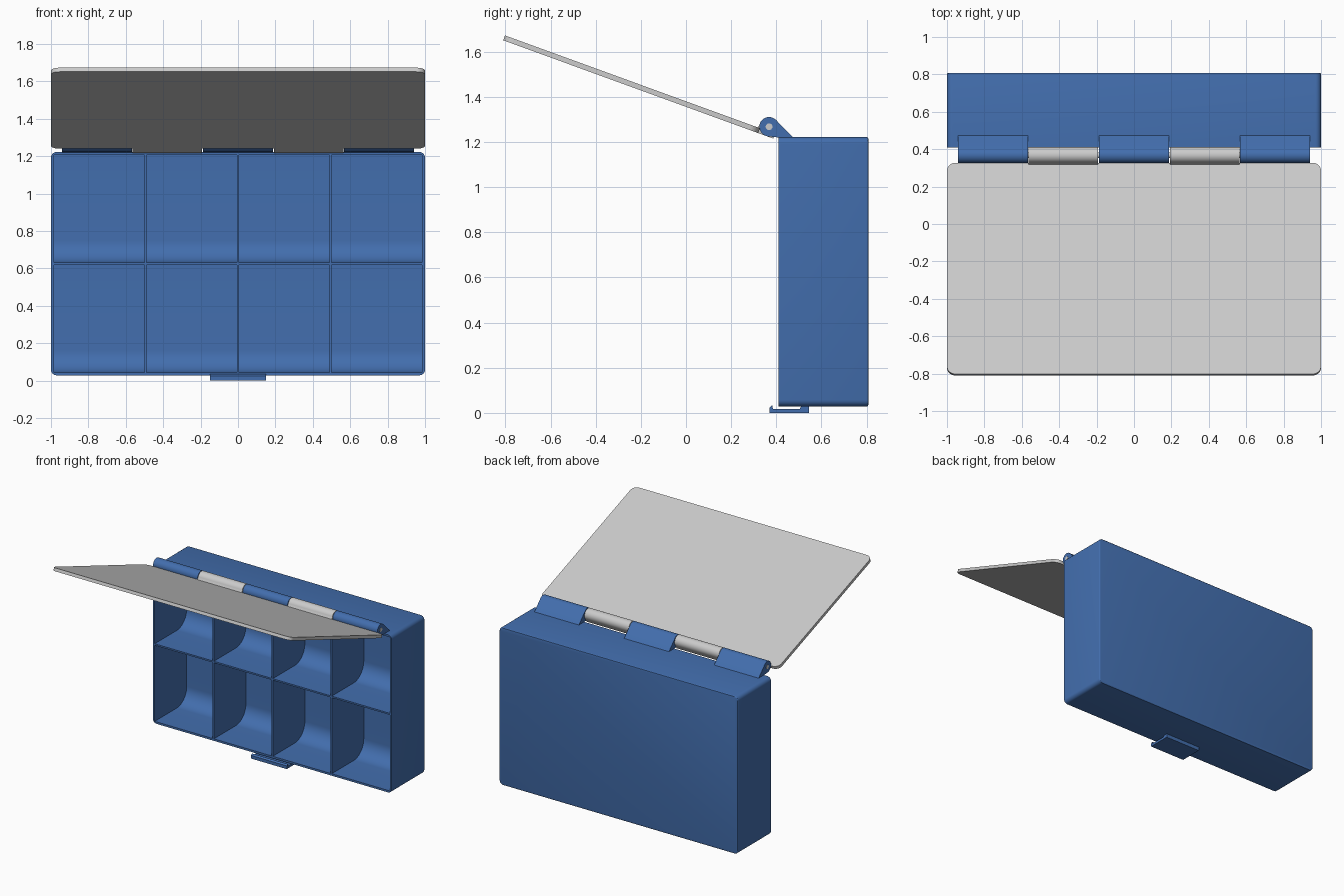
import bpy, bmesh
from math import sin, cos, radians, pi

if "Cube" in bpy.data.objects:
    bpy.data.objects.remove(bpy.data.objects["Cube"])

blue = bpy.data.materials.new("blue_plastic")
blue.diffuse_color = (0.055, 0.155, 0.42, 1)
blue.use_nodes = True
blue.node_tree.nodes["Principled BSDF"].inputs["Base Color"].default_value = blue.diffuse_color

HY, HZ, HR = 0.368, 1.268, 0.043        # hinge axis and radius
TILT = radians(20)                      # opened lid slope
D = (-cos(TILT), sin(TILT))             # along the lid, away from hinge
N = (sin(TILT), cos(TILT))              # lid outward normal


def finish(bm, name, mat=None):
    bmesh.ops.recalc_face_normals(bm, faces=bm.faces)
    me = bpy.data.meshes.new(name)
    bm.to_mesh(me)
    bm.free()
    ob = bpy.data.objects.new(name, me)
    bpy.context.collection.objects.link(ob)
    if mat:
        me.materials.append(mat)
    return ob


def smooth(ob):
    bpy.ops.object.select_all(action='DESELECT')
    ob.select_set(True)
    bpy.context.view_layer.objects.active = ob
    bpy.ops.object.shade_smooth_by_angle(angle=radians(30))


def prism(bm, prof, x0, x1):
    """Extrude a (y, z) profile along x."""
    a = [bm.verts.new((x0, y, z)) for y, z in prof]
    b = [bm.verts.new((x1, y, z)) for y, z in prof]
    bm.faces.new(a)
    bm.faces.new(b[::-1])
    for i in range(len(a)):
        j = (i + 1) % len(a)
        bm.faces.new((a[i], a[j], b[j], b[i]))


def arc(cy, cz, r, a0, a1, n):
    return [(cy + r * cos(radians(a0 + (a1 - a0) * i / n)),
             cz + r * sin(radians(a0 + (a1 - a0) * i / n))) for i in range(n + 1)]


def lid_pt(t, h):
    """Point at distance t along the lid and h above its inner face."""
    return (HY + D[0] * t + N[0] * (h - HR), HZ + D[1] * t + N[1] * (h - HR))


# box shell: rounded block
Y0, Y1, Z0, Z1 = 0.41, 0.808, 0.028, 1.222
bm = bmesh.new()
bmesh.ops.create_cube(bm, size=1)
for v in bm.verts:
    v.co = (v.co.x * 2, (Y0 + Y1) / 2 + v.co.y * (Y1 - Y0), (Z0 + Z1) / 2 + v.co.z * (Z1 - Z0))
es = [e for e in bm.edges if abs(e.verts[0].co.y - e.verts[1].co.y) > 0.1]
bmesh.ops.bevel(bm, geom=es, offset=0.03, segments=6, profile=0.5, affect='EDGES')
es = [e for e in bm.edges if all(v.co.y > Y1 - 0.001 for v in e.verts)]
bmesh.ops.bevel(bm, geom=es, offset=0.008, segments=3, profile=0.5, affect='EDGES')
box = finish(bm, "organizer_box", blue)

# compartments with a scooped lower back edge
bm = bmesh.new()
R, BACK = 0.12, Y1 - 0.015
for z0, z1 in ((Z0 + 0.015, 0.619), (0.631, Z1 - 0.015)):
    prof = [(Y0 - 0.1, z0)] + arc(BACK - R, z0 + R, R, -90, 0, 12) + [(BACK, z1), (Y0 - 0.1, z1)]
    for x0, x1 in ((-0.985, -0.499), (-0.489, -0.005), (0.005, 0.489), (0.499, 0.985)):
        prism(bm, prof, x0, x1)
cutter = finish(bm, "compartment_cutter")
cutter.hide_render = True
mod = box.modifiers.new("compartments", 'BOOLEAN')
mod.object, mod.operation, mod.solver = cutter, 'DIFFERENCE', 'EXACT'
bpy.context.view_layer.objects.active = box
bpy.ops.object.modifier_apply(modifier=mod.name)
bpy.data.objects.remove(cutter)
smooth(box)

# box hinge knuckles, sloping onto the top of the box
prof = arc(HY, HZ, HR, 45, 270, 22)
ty, tz = prof[0]
prof += [(Y0 + 0.005, Z1 - 0.002), (ty + tz - Z1, Z1 - 0.002)]
bm = bmesh.new()
for x0, x1 in ((-0.94, -0.567), (-0.188, 0.188), (0.567, 0.94)):
    prism(bm, prof, x0, x1)
smooth(finish(bm, "box_hinge_knuckles", blue))

# lid plate with rounded corners
T0, T1, TH, CR = 0.036, 1.238, 0.023, 0.045
cm, ch = (T0 + T1) / 2, (T1 - T0) / 2
outline = []
for sx, st, a in ((1, 1, 0), (-1, 1, 90), (-1, -1, 180), (1, -1, 270)):
    outline += arc(sx * (1 - CR), cm + st * (ch - CR), CR, a, a + 90, 8)
bm = bmesh.new()
low = [bm.verts.new((x, *lid_pt(t, 0))) for x, t in outline]
top = [bm.verts.new((x, *lid_pt(t, TH))) for x, t in outline]
bm.faces.new(low)
bm.faces.new(top)
for i in range(len(low)):
    j = (i + 1) % len(low)
    bm.faces.new((low[i], low[j], top[j], top[i]))
smooth(finish(bm, "lid"))

# lid hinge knuckles: round barrel on a flat foot joined to the lid
foot = [lid_pt(-0.035, 0), lid_pt(T0 + 0.01, 0), lid_pt(T0 + 0.01, TH)]
barrel = [(HY + HR * cos(TILT + a), HZ + HR * sin(TILT + a))
          for a in [radians(d) for d in range(0, 181, 10)]]
bm = bmesh.new()
for x0, x1 in ((-0.563, -0.192), (0.192, 0.563)):
    prism(bm, [lid_pt(-0.035, 0)] + arc(HY, HZ, HR, -30, 170, 20) + foot[:0:-1], x0, x1)
smooth(finish(bm, "lid_hinge_knuckles"))

# hinge pin
bm = bmesh.new()
prism(bm, arc(HY, HZ, 0.015, 0, 345, 23), -0.942, 0.942)
smooth(finish(bm, "hinge_pin"))

# latch under the box with a small hook at the front
bm = bmesh.new()
prism(bm, [(0.545, Z0 + 0.002), (0.51, Z0 + 0.002), (0.505, 0.018), (0.385, 0.018),
           (0.382, 0.034), (0.37, 0.024), (0.37, 0), (0.545, 0)], -0.15, 0.15)
finish(bm, "latch", blue)
